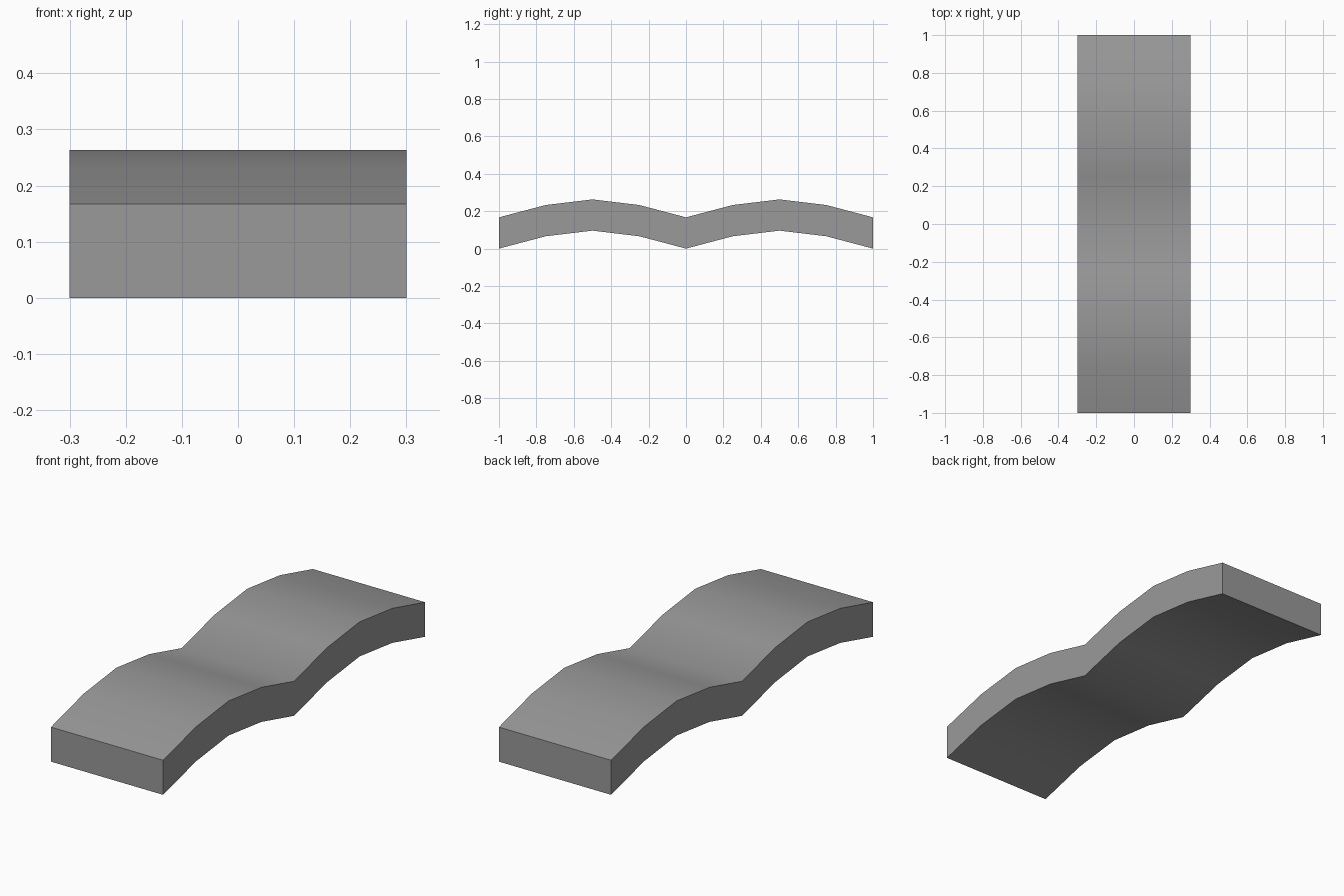
import bpy
import bmesh
import math

cube = bpy.data.objects.get("Cube")
if cube:
    bpy.data.objects.remove(cube, do_unlink=True)

# Plain grey finish
grey = bpy.data.materials.new("plain_grey")
grey.use_nodes = True
colour = (0.32, 0.32, 0.32, 1)
grey.diffuse_color = colour
grey.node_tree.nodes["Principled BSDF"].inputs["Base Color"].default_value = colour

# Two equal humps along y, as a wavy strip of constant height
HALF_WIDTH, THICKNESS, STEP = 0.3, 0.167, 0.25
hump = [0, 0.066, 0.096, 0.066]
rises = hump + hump + [0]
bottom = [(-1 + i * STEP, z) for i, z in enumerate(rises)]
top = [(y, z + THICKNESS) for y, z in bottom]

bm = bmesh.new()
outline = [bm.verts.new((-HALF_WIDTH, y, z)) for y, z in bottom + top[::-1]]
side = bm.faces.new(outline)

# Extrude the side profile across the width
result = bmesh.ops.extrude_face_region(bm, geom=[side], use_keep_orig=True)
moved = [g for g in result["geom"] if isinstance(g, bmesh.types.BMVert)]
bmesh.ops.translate(bm, verts=moved, vec=(2 * HALF_WIDTH, 0, 0))
bmesh.ops.recalc_face_normals(bm, faces=bm.faces)

mesh = bpy.data.meshes.new("wavy_slab")
bm.to_mesh(mesh)
bm.free()
mesh.materials.append(grey)
slab = bpy.data.objects.new("wavy_slab", mesh)
bpy.context.collection.objects.link(slab)

# Smooth the waves, keep the outer edges crisp
bpy.ops.object.select_all(action="DESELECT")
slab.select_set(True)
bpy.context.view_layer.objects.active = slab
bpy.ops.object.shade_smooth_by_angle(angle=math.radians(35))
